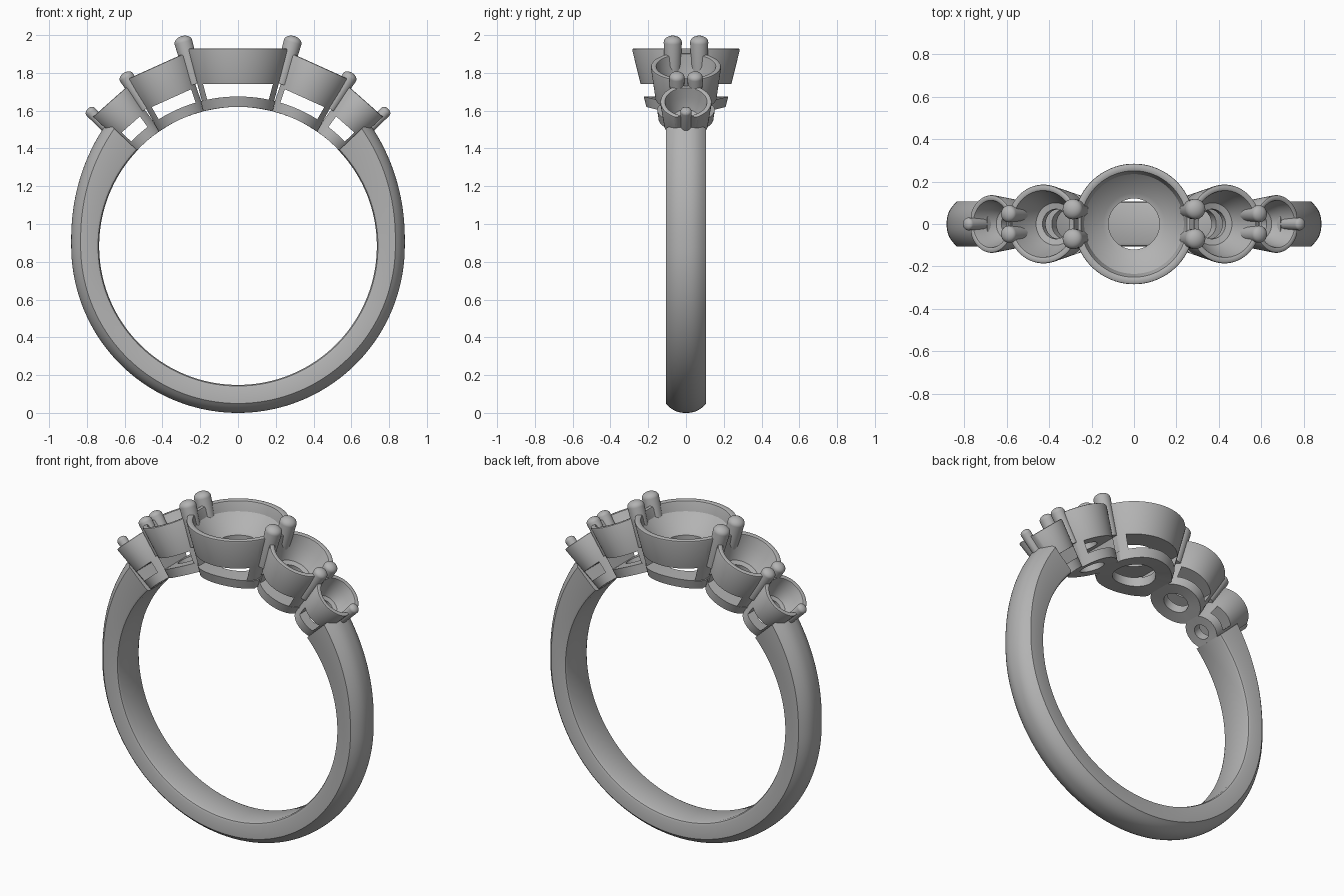
import bpy, bmesh
from math import sin, cos, pi, radians, sqrt
from mathutils import Matrix, Vector

cube = bpy.data.objects.get("Cube")
if cube:
    bpy.data.objects.remove(cube, do_unlink=True)

CENTRE = Vector((0, 0, 0.885))   # centre of the finger hole
HOLE = 0.735                     # finger hole radius
GAP_LOW, GAP_HIGH = 0.79, 0.857  # window between gallery plate and bowl
SEG = 96

metal = bpy.data.materials.new("grey_metal")
metal.use_nodes = True
colour = (0.45, 0.45, 0.45, 1)
metal.diffuse_color = colour
metal.node_tree.nodes["Principled BSDF"].inputs["Base Color"].default_value = colour


def finish(name, bm, matrix=None):
    if matrix:
        bm.transform(matrix)
    bmesh.ops.recalc_face_normals(bm, faces=bm.faces)
    mesh = bpy.data.meshes.new(name)
    bm.to_mesh(mesh)
    bm.free()
    mesh.materials.append(metal)
    ob = bpy.data.objects.new(name, mesh)
    bpy.context.collection.objects.link(ob)
    bpy.ops.object.select_all(action='DESELECT')
    ob.select_set(True)
    bpy.context.view_layer.objects.active = ob
    bpy.ops.object.shade_smooth_by_angle(angle=radians(32))
    return ob


def skin(bm, rings, wrap_rings, wrap_points):
    """Join rows of points with quads."""
    rows = [[bm.verts.new(p) for p in ring] for ring in rings]
    n, m = len(rows), len(rows[0])
    for i in range(n if wrap_rings else n - 1):
        for j in range(m if wrap_points else m - 1):
            a, b = rows[i], rows[(i + 1) % n]
            k = (j + 1) % m
            bm.faces.new((a[j], a[k], b[k], b[j]))
    return rows


def revolve(profile, seg=SEG, closed=True):
    bm = bmesh.new()
    rings = [[(r * cos(2 * pi * i / seg), r * sin(2 * pi * i / seg), z)
              for r, z in profile] for i in range(seg)]
    skin(bm, rings, True, closed)
    bmesh.ops.remove_doubles(bm, verts=bm.verts, dist=1e-5)
    return bm


def clip(bm, side, offset, slope, keep_inside=True):
    """Trim along the sloping plane x = side * (offset + slope * z)."""
    normal = Vector((side, 0, -slope)) * (1 if keep_inside else -1)
    bmesh.ops.bisect_plane(bm, geom=bm.verts[:] + bm.edges[:] + bm.faces[:],
                           plane_co=(side * offset, 0, 0), plane_no=normal,
                           clear_outer=True)
    edges = [e for e in bm.edges if e.is_boundary]
    if edges:
        bmesh.ops.holes_fill(bm, edges=edges, sides=0)


def setting(name, tilt, top, r_top, r_low, half_top, half_low, wall, seat, hole, post):
    """One stone setting: bowl, gallery plate and two posts, on a radial axis."""
    place = Matrix.Translation(CENTRE) @ Matrix.Rotation(radians(tilt), 4, 'Y')
    slope = (half_top - half_low) / (top - HOLE)
    offset = half_low - slope * HOLE

    def radius(z):
        return r_low + (r_top - r_low) * (z - HOLE) / (top - HOLE)

    # Bowl with rounded rim and a stepped seat
    b = wall * 0.3
    bm = revolve([(hole, GAP_HIGH), (radius(GAP_HIGH), GAP_HIGH),
                  (radius(top - b), top - b), (r_top - b * 0.35, top - b * 0.3),
                  (r_top - b, top), (r_top - wall + b, top),
                  (r_top - wall + b * 0.3, top - b * 0.3), (r_top - wall, top - b),
                  (r_top - wall * 1.3, top - 0.06), (seat, 0.9), (hole, 0.893)])
    for s in (-1, 1):
        clip(bm, s, offset, slope)
    finish(name + "_bowl", bm, place)

    # Gallery plate curved to follow the finger hole
    bm = revolve([(hole, HOLE), (radius(HOLE), HOLE),
                  (radius(GAP_LOW), GAP_LOW), (hole, GAP_LOW)])
    for s in (-1, 1):
        clip(bm, s, offset, slope)
    for v in bm.verts:
        v.co.z = sqrt(v.co.z ** 2 - v.co.x ** 2)
    finish(name + "_gallery_plate", bm, place)

    # Posts at both sides of the window
    for s, label in ((-1, "right"), (1, "left")):
        low, high = GAP_LOW - 0.04, GAP_HIGH + 0.01
        bm = revolve([(0, low), (radius(low), low), (radius(high), high), (0, high)],
                     closed=False)
        clip(bm, s, offset, slope)
        clip(bm, s, offset - post, slope, keep_inside=False)
        finish(f"{name}_{label}_post", bm, place)


def prong(name, base, tip, r):
    """Round-ended claw from base to tip."""
    base, tip = Vector(base), Vector(tip)
    axis = tip - base
    length = axis.length
    dome = [(r * cos(a * pi / 12), length - r * 0.7 * (1 - sin(a * pi / 12)))
            for a in range(7)]
    bm = revolve([(0, 0), (r * 0.85, 0)] + dome, seg=32, closed=False)
    turn = axis.to_track_quat('Z', 'Y').to_matrix().to_4x4()
    finish(name, bm, Matrix.Translation(base) @ turn)


# Shank: crowned outside, softened inner edges, thicker towards the shoulders
HALF = 0.107
END = 133.5
rings = []
for i in range(129):
    deg = -END + 2 * END * i / 128
    lift = max(0, abs(deg) - 90) / 43.5
    outer = 0.883 + 0.07 * lift ** 1.5
    section = [(-HALF, HOLE + 0.018), (-HALF + 0.005, HOLE + 0.006),
               (-HALF + 0.018, HOLE), (HALF - 0.018, HOLE),
               (HALF - 0.005, HOLE + 0.006), (HALF, HOLE + 0.018)]
    for k in range(17):
        u = 1 - k / 8
        section.append((HALF * u, outer - 0.05 * abs(u) ** 2.5))
    t = radians(deg)
    rings.append([(r * sin(t), y, CENTRE.z - r * cos(t)) for y, r in section])
bm = bmesh.new()
rows = skin(bm, rings, False, True)
bm.faces.new(rows[0])
bm.faces.new(rows[-1])
low = min(v.co.z for v in bm.verts)
bmesh.ops.translate(bm, verts=bm.verts, vec=(0, 0, -low))
finish("shank", bm)

# Settings
setting("centre_setting", 0, 1.045, 0.287, 0.21, 0.265, 0.183, 0.04, 0.145, 0.12, 0.03)
for s, label in ((-1, "right"), (1, "left")):
    setting(label + "_middle_setting", s * 24.3, 1.045, 0.187, 0.145,
            0.162, 0.133, 0.032, 0.1, 0.07, 0.03)
    setting(label + "_outer_setting", s * 41.5, 1.02, 0.137, 0.1,
            0.122, 0.095, 0.028, 0.07, 0.045, 0.042)
    # Claws between neighbouring settings, and one at each shoulder
    for f, depth in ((-1, "front"), (1, "back")):
        prong(f"{label}_{depth}_inner_prong", (s * 0.228, f * 0.07, 1.74),
              (s * 0.298, f * 0.07, 1.995), 0.048)
        prong(f"{label}_{depth}_outer_prong", (s * 0.485, f * 0.048, 1.61),
              (s * 0.605, f * 0.048, 1.8), 0.04)
    prong(label + "_shoulder_prong", (s * 0.70, 0, 1.51), (s * 0.795, 0, 1.61), 0.03)
